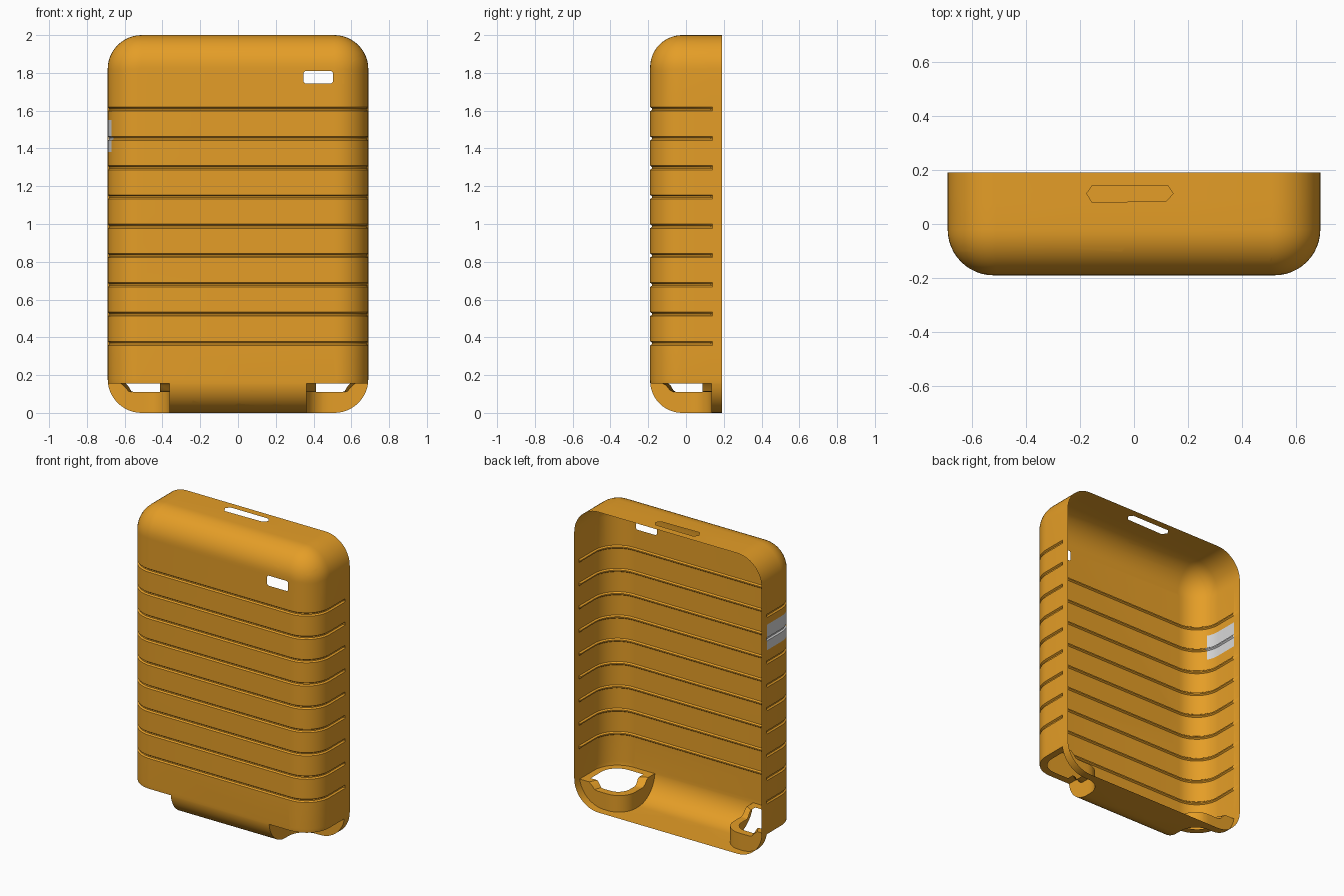
import bpy, bmesh, math
from mathutils import Vector

if "Cube" in bpy.data.objects:
    bpy.data.objects.remove(bpy.data.objects["Cube"])

HW, HZ, R, FR, YB, YF = 0.69, 2.0, 0.18, 0.17, 0.19, -0.19
N = 12
RIM = 0.155          # height of the shell edge above the wheel pockets


def material(name, rgb):
    m = bpy.data.materials.new(name)
    m.diffuse_color = (*rgb, 1)
    m.use_nodes = True
    m.node_tree.nodes["Principled BSDF"].inputs["Base Color"].default_value = m.diffuse_color
    return m


def outline(d):
    """Rounded rectangle in x-z, inset by d."""
    pts = []
    for i, (sx, sz) in enumerate([(1, 1), (-1, 1), (-1, -1), (1, -1)]):
        for k in range(N + 1):
            a = math.pi / 2 * (i + k / N)
            pts.append((sx * (HW - R) + (R - d) * math.cos(a),
                        HZ / 2 + sz * (HZ / 2 - R) + (R - d) * math.sin(a)))
    return pts


def bisect(bm, co, no, test=lambda c: True):
    faces = [f for f in bm.faces if test(f.calc_center_median())]
    geom = set(faces)
    for f in faces:
        geom.update(f.edges)
        geom.update(f.verts)
    bmesh.ops.bisect_plane(bm, geom=list(geom), dist=1e-5, plane_co=co, plane_no=no)


def cut(bm, poly, axes, test, delete=True):
    """Slice a convex prism (outline in two axes) into the shell; delete or return its faces."""
    cx = sum(p[0] for p in poly) / len(poly)
    cy = sum(p[1] for p in poly) / len(poly)
    planes = []
    for p, q in zip(poly, poly[1:] + poly[:1]):
        n2 = (q[1] - p[1], p[0] - q[0])
        if n2[0] * (p[0] - cx) + n2[1] * (p[1] - cy) < 0:
            n2 = (-n2[0], -n2[1])
        co, no = Vector(), Vector()
        for ax, a, b in zip(axes, p, n2):
            co[ax], no[ax] = a, b
        no.normalize()
        planes.append((co, no))
        bisect(bm, co, no, test)
    inside = [f for f in bm.faces if test(f.calc_center_median()) and
              all((f.calc_center_median() - co).dot(no) < 0 for co, no in planes)]
    if delete:
        bmesh.ops.delete(bm, geom=inside, context='FACES')
    return inside


def orient(bm):
    bmesh.ops.recalc_face_normals(bm, faces=bm.faces[:])
    front = min(bm.faces, key=lambda f: f.calc_center_median().y)
    if front.normal.y > 0:
        bmesh.ops.reverse_faces(bm, faces=bm.faces[:])
    bm.normal_update()


def extrude(bm, edges):
    res = bmesh.ops.extrude_edge_only(bm, edges=edges)
    return [g for g in res['geom'] if isinstance(g, bmesh.types.BMVert)]


bm = bmesh.new()

# Rounded half shell, open at the back
layers = [(YB, 0), (0.14, 0), (0.13, 0)]
for k in range(N + 1):
    a = math.pi / 2 * k / N
    layers.append((YF + FR - FR * math.sin(a), FR * (1 - math.cos(a))))
rings = [[bm.verts.new((x, y, z)) for x, z in outline(d)] for y, d in layers]
for r0, r1 in zip(rings, rings[1:]):
    for i in range(len(r0)):
        j = (i + 1) % len(r0)
        bm.faces.new((r0[i], r0[j], r1[j], r1[i]))
bm.faces.new(rings[-1])
orient(bm)

# Nine grooves around front and sides
for i in range(9):
    zc = 0.368 + i * 0.155
    for dz in (-0.011, -0.004, 0.004, 0.011):
        bisect(bm, (0, 0, zc + dz), (0, 0, 1))
    bm.normal_update()
    moves = [(v, v.normal.copy()) for v in bm.verts
             if abs(v.co.z - zc) < 0.006 and v.co.y < 0.135]
    for v, n in moves:
        n.z = 0
        v.co -= n.normalized() * 0.010

# Window in the front and handle slot in the top
x0, x1, z0, z1, c = 0.348, 0.502, 1.743, 1.81, 0.008
cut(bm, [(x0 + c, z0), (x1 - c, z0), (x1, z0 + c), (x1, z1 - c),
         (x1 - c, z1), (x0 + c, z1), (x0, z1 - c), (x0, z0 + c)],
    (0, 2), lambda p: p.y < -0.1 and 1.6 < p.z or (p.y < -0.18))
cut(bm, [(-0.175, 0.113), (-0.155, 0.142), (0.125, 0.142),
         (0.145, 0.113), (0.12, 0.085), (-0.155, 0.08)],
    (0, 1), lambda p: p.z > 1.95)

# Wheel pockets in the two front bottom corners
bisect(bm, (0, 0, RIM), (0, 0, 1))
PX, PY, PR = 0.362, 0.135, 0.12
arc = [(PX + PR - PR * math.cos(math.pi / 2 * k / 10),
        PY - PR + PR * math.sin(math.pi / 2 * k / 10)) for k in range(11)]
for s in (1, -1):
    poly = [(s * x, y) for x, y in [(PX, -0.3)] + arc + [(0.9, PY), (0.9, -0.3)]]
    cut(bm, poly, (0, 1), lambda p: p.z < RIM and p.x * s > 0 or
        (p.z < RIM and abs(p.x) < 0.2))

    def border(zmin):
        return [e for e in bm.edges if e.is_boundary and all(
            v.co.x * s > PX - 0.003 and v.co.y < PY + 0.003 and
            zmin < v.co.z < RIM + 0.002 for v in e.verts)]

    # Pocket wall, lower on its inner side
    wall = [e for e in border(-1) if min(v.co.z for v in e.verts) < RIM - 1e-4]
    for v in extrude(bm, wall):
        t = max((v.co.x * s - 0.57) / 0.05, (-0.07 - v.co.y) / 0.05)
        t = min(1, max(0, t))
        v.co.z = 0.11 + (RIM - 0.11) * t * t * (3 - 2 * t)
    bmesh.ops.remove_doubles(bm, verts=bm.verts[:], dist=1e-4)
    # Ledge around the open hole
    for v in extrude(bm, border(0.1)):
        v.co.x = s * 0.53 + (v.co.x - s * 0.53) * 0.7
        v.co.y = -0.025 + (v.co.y + 0.025) * 0.7

# Pale plate on the left side
plate = cut(bm, [(-0.10, 1.38), (0.136, 1.38), (0.136, 1.55), (-0.10, 1.55)],
            (1, 2), lambda p: p.x < -0.6, delete=False)
for f in plate:
    f.material_index = 1

orient(bm)
mesh = bpy.data.meshes.new("case_half_shell")
bm.to_mesh(mesh)
bm.free()
mesh.materials.append(material("amber_orange", (0.78, 0.34, 0.02)))
mesh.materials.append(material("pale_grey", (0.68, 0.68, 0.68)))
shell = bpy.data.objects.new("case_half_shell", mesh)
bpy.context.collection.objects.link(shell)
bpy.context.view_layer.objects.active = shell
shell.select_set(True)
bpy.ops.object.shade_smooth_by_angle(angle=math.radians(35))
